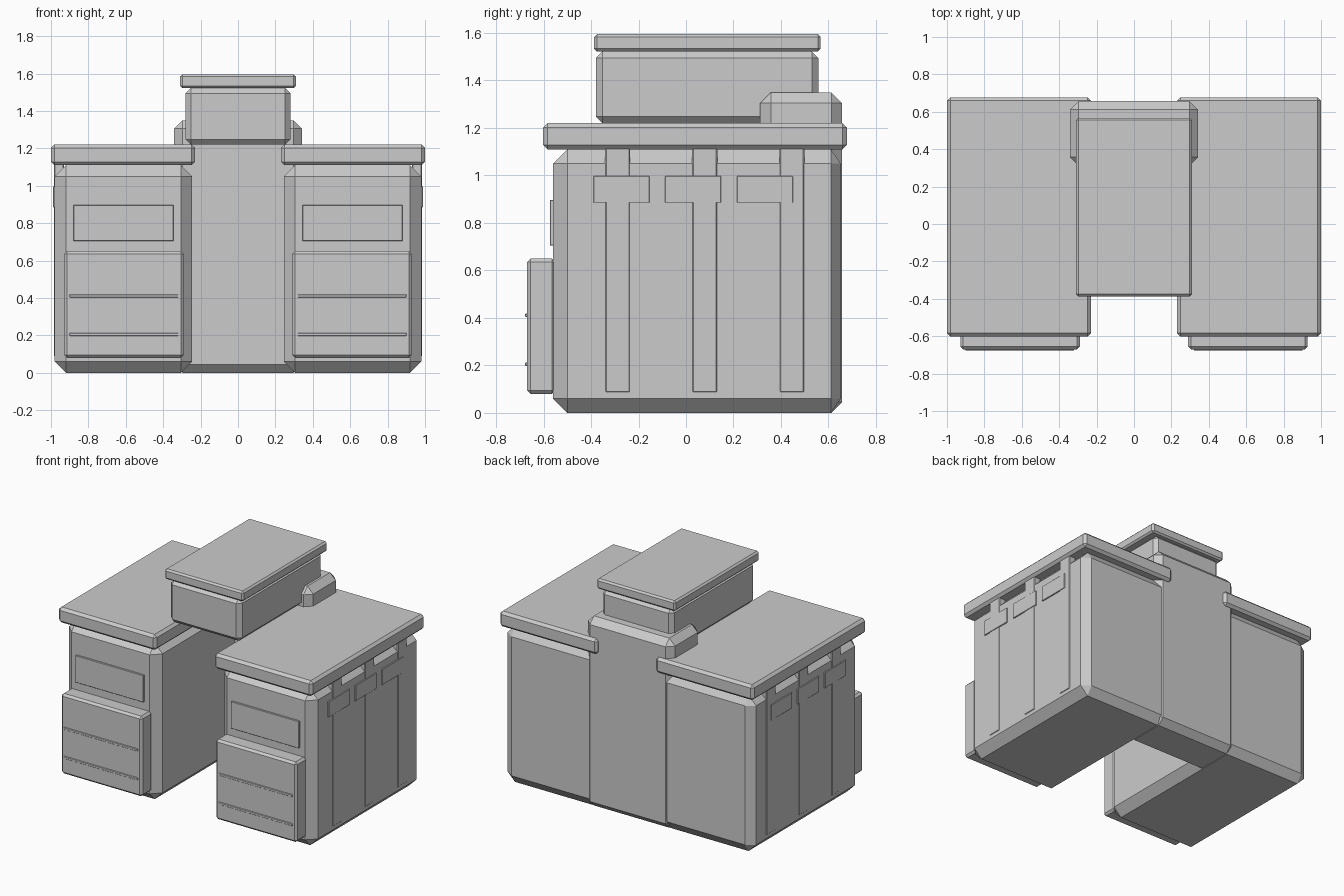
import bpy, bmesh
from mathutils import Vector

if "Cube" in bpy.data.objects:
    bpy.data.objects.remove(bpy.data.objects["Cube"])


def box(name, x, y, z, bevel=0.0, clip_back=None):
    """Chamfered box from (low, high) ranges on each axis."""
    bm = bmesh.new()
    bmesh.ops.create_cube(bm, size=1)
    for v in bm.verts:
        v.co = Vector([r[0] if c < 0 else r[1] for c, r in zip(v.co, (x, y, z))])
    if bevel:
        bmesh.ops.bevel(bm, geom=bm.edges[:], offset=bevel, segments=1,
                        affect='EDGES', profile=0.5)
    if clip_back is not None:
        for v in bm.verts:
            v.co.y = min(v.co.y, clip_back)
    bmesh.ops.recalc_face_normals(bm, faces=bm.faces[:])
    mesh = bpy.data.meshes.new(name)
    bm.to_mesh(mesh)
    bm.free()
    obj = bpy.data.objects.new(name, mesh)
    bpy.context.collection.objects.link(obj)
    return obj


def pair(name, x, y, z, bevel=0.0, clip_back=None):
    """Same box on the right and mirrored on the left."""
    box(name + "_right", x, y, z, bevel, clip_back)
    box(name + "_left", (-x[1], -x[0]), y, z, bevel, clip_back)


# Side pods with overhanging lids
pair("pod", (0.245, 0.98), (-0.56, 0.67), (0, 1.11), 0.06, clip_back=0.652)
pair("pod_lid", (0.23, 1.0), (-0.602, 0.677), (1.11, 1.22), 0.018)

# Front pouch, its raised strips, and the plate above
pair("front_pouch", (0.29, 0.928), (-0.67, -0.55), (0.08, 0.65), 0.015)
for i, z in enumerate((0.205, 0.411)):
    pair(f"pouch_strip_{i}", (0.32, 0.90), (-0.677, -0.66), (z - 0.008, z + 0.008), 0.002)
pair("front_plate", (0.345, 0.88), (-0.573, -0.55), (0.705, 0.897), 0.002)

# Outer side ribs and clasp plates
for i in range(3):
    rib = -0.288 + i * 0.367
    clasp = -0.272 + i * 0.302
    pair(f"side_rib_{i}", (0.93, 0.984), (rib - 0.053, rib + 0.053), (0.085, 1.12), 0.006)
    pair(f"side_clasp_{i}", (0.95, 0.988), (clasp - 0.118, clasp + 0.118), (0.885, 0.997), 0.002)

# Rear column joining the pods
box("rear_column", (-0.342, 0.342), (0.312, 0.657), (0, 1.35), 0.045)

# Upper housing and its lid
box("top_housing", (-0.28, 0.28), (-0.38, 0.558), (1.22, 1.522), 0.028)
box("top_lid", (-0.31, 0.31), (-0.387, 0.567), (1.522, 1.595), 0.012)
